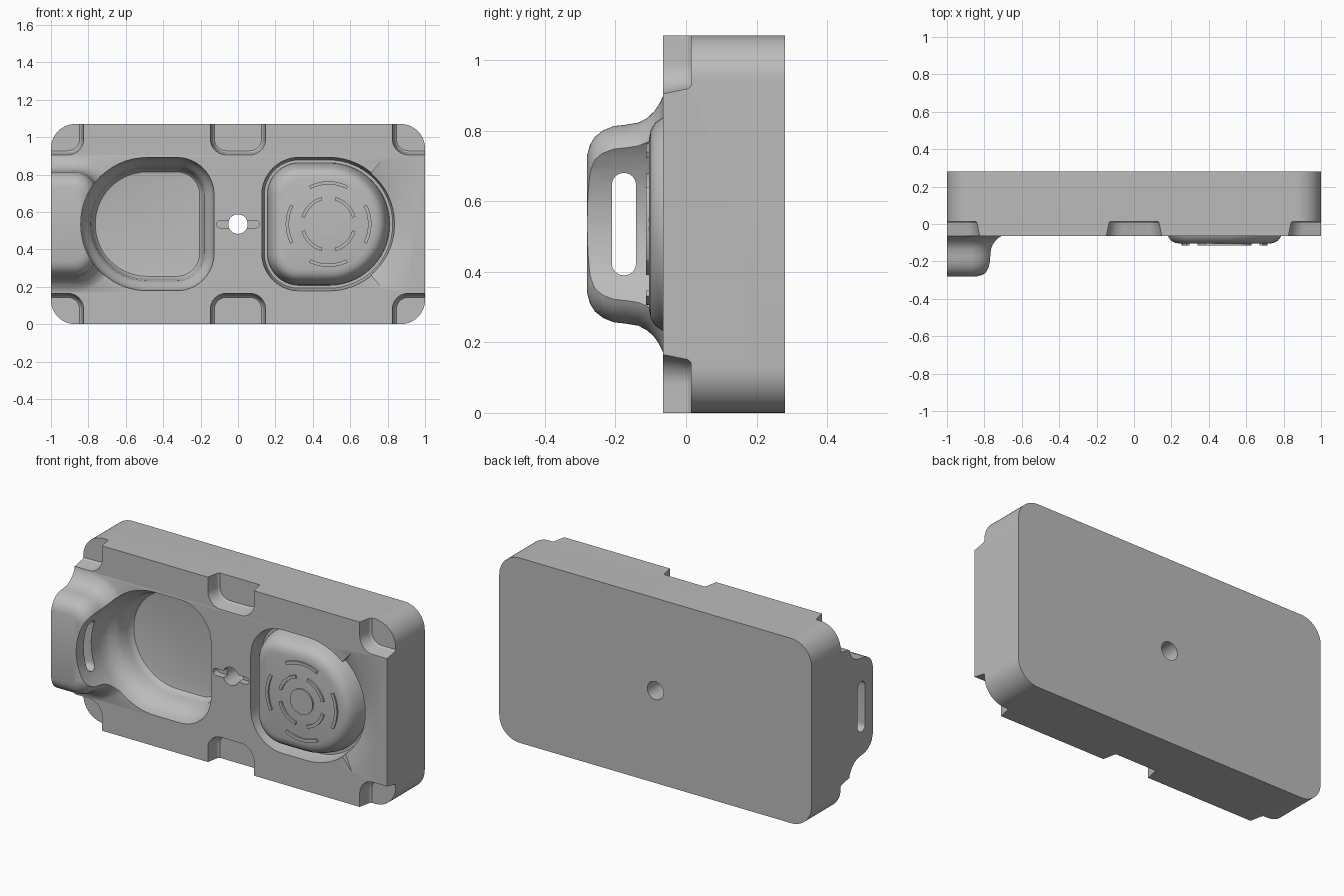
import bpy, bmesh, math
from mathutils import Vector

cube = bpy.data.objects.get("Cube")
if cube:
    bpy.data.objects.remove(cube, do_unlink=True)

grey = bpy.data.materials.new("plain_grey")
grey.use_nodes = True
COLOUR = (0.5, 0.5, 0.5, 1)
grey.diffuse_color = COLOUR
grey.node_tree.nodes["Principled BSDF"].inputs["Base Color"].default_value = COLOUR

MID = 0.535      # height of the centre line
FACE = -0.065    # front face
BACK = 0.28
CUP = 0.484      # distance of both cups from the middle


def outline(x0, x1, z0, z1, radii, steps=14):
    """Rounded rectangle; radii go right-top, left-top, left-bottom, right-bottom."""
    corners = [(x1, z1, -1, -1), (x0, z1, 1, -1), (x0, z0, 1, 1), (x1, z0, -1, 1)]
    pts = []
    for i, ((x, z, sx, sz), r) in enumerate(zip(corners, radii)):
        r = max(r, 0)
        for k in range(steps + 1 if r else 1):
            a = math.pi / 2 * (i + k / steps)
            pts.append((x + sx * r + r * math.cos(a), z + sz * r + r * math.sin(a)))
    return pts


def skin(name, rings, closed=False):
    """Solid through rings of 3D points, capped unless closed into a loop."""
    bm = bmesh.new()
    rows = [[bm.verts.new(p) for p in ring] for ring in rings]
    pairs = list(zip(rows, rows[1:])) + ([(rows[-1], rows[0])] if closed else [])
    for a, b in pairs:
        for i in range(len(a)):
            j = (i + 1) % len(a)
            bm.faces.new((a[i], a[j], b[j], b[i]))
    if not closed:
        bm.faces.new(rows[0])
        bm.faces.new(rows[-1])
    bmesh.ops.remove_doubles(bm, verts=bm.verts, dist=1e-5)
    bmesh.ops.recalc_face_normals(bm, faces=bm.faces)
    mesh = bpy.data.meshes.new(name)
    bm.to_mesh(mesh)
    bm.free()
    mesh.materials.append(grey)
    ob = bpy.data.objects.new(name, mesh)
    bpy.context.collection.objects.link(ob)
    return ob


def loft(name, levels):
    """levels: (y, flat outline) pairs."""
    return skin(name, [[(x, y, z) for x, z in pts] for y, pts in levels])


def cup(side, inset):
    """Outline with a round outer end and rounded inner corners."""
    h = 0.357 - inset
    big, small = h - 0.002, 0.2 - inset
    radii = (small, big, big, small) if side < 0 else (big, small, small, big)
    return outline(side * CUP - h, side * CUP + h, MID - h, MID + h, radii)


def arc_bar(name, cx, r0, r1, y_front, y_in, y_out, mid, half, steps=16):
    """Ring segment about a cup centre, its inner end sloped from y_in to y_out."""
    rings = []
    for k in range(steps + 1):
        a = mid - half + 2 * half * k / steps
        rings.append([(cx + r * math.cos(a), y, MID + r * math.sin(a))
                      for r, y in ((r0, y_front), (r1, y_front), (r1, y_out), (r0, y_in))])
    return skin(name, rings)


def disc(name, x, r, y0, y1):
    return loft(name, [(y, outline(x - r, x + r, MID - r, MID + r, [r * 0.999] * 4, 10))
                       for y in (y0, y1)])


def combine(target, tool, operation):
    tool.hide_render = True
    mod = target.modifiers.new("combine", "BOOLEAN")
    mod.operation, mod.object, mod.solver = operation, tool, "EXACT"
    bpy.context.view_layer.objects.active = target
    bpy.ops.object.modifier_apply(modifier=mod.name)
    bpy.data.objects.remove(tool, do_unlink=True)


# Block with rounded corners
block = loft("mould_block", [(y, outline(-1, 1, 0, 2 * MID, [0.13] * 4)) for y in (FACE, BACK)])

# Flared grip lug at the right-hand end
lug_levels = []
for y, grow in [(0, 0.085), (FACE, 0.082), (-0.075, 0.06), (-0.09, 0.038), (-0.11, 0.019),
                (-0.135, 0.006), (-0.17, 0), (-0.205, -0.004), (-0.235, -0.016),
                (-0.258, -0.034), (-0.272, -0.056), (BACK * -1, -0.085)]:
    r = 0.12 + grow
    lug_levels.append((y, outline(-1, -0.755 + grow, 0.253 - grow, 0.817 + grow, (r, 0, 0, r))))
combine(block, loft("lug", lug_levels), "UNION")

# Deep cup with a stepped wall, cutting through the lug
combine(block, loft("cup_cutter", [(y, cup(-1, d)) for y, d in [
    (-0.4, 0), (-0.07, 0), (-0.03, 0.006), (0, 0.02), (0.025, 0.04), (0.05, 0.054), (0.1, 0.062),
    (0.125, 0.068), (0.137, 0.078), (0.14, 0.092)]]), "DIFFERENCE")

# Grip slot through the lug wall
slot = [(y, z) for y, z in outline(-0.21, -0.142, 0.39, 0.68, [0.033] * 4, 8)]
combine(block, skin("grip_cutter", [[(x, y, z) for y, z in slot] for x in (-1.1, -0.6)]), "DIFFERENCE")

# Groove around the domed core, and the conical ramp beside it
combine(block, loft("groove_cutter", [(y, cup(1, d)) for y, d in [
    (-0.2, 0), (FACE, 0), (0, 0.008), (0.02, 0.014)]]), "DIFFERENCE")
combine(block, arc_bar("ramp_cutter", CUP, 0.29, 0.45, -0.2, -0.01, FACE, 0,
                       math.radians(50), 32), "DIFFERENCE")

# Domed core
combine(block, loft("core", [(y, cup(1, d)) for y, d in [
    (0.05, 0.026), (0, 0.032), (-0.045, 0.046), (-0.07, 0.057), (-0.088, 0.07),
    (-0.1, 0.09), (-0.105, 0.115)]]), "UNION")

# Stepped notches at the corners and in the middle of the long edges
for x0, x1 in ((-1.2, -0.825), (-0.148, 0.148), (0.825, 1.2)):
    for top in (True, False):
        levels = []
        for y, d in ((-0.1, 0), (FACE, 0), (0.005, 0.014), (0.014, 0.022)):
            r = 0.085 - d
            left, right = (r if x0 > -1 else 0), (r if x1 < 1 else 0)
            if top:
                pts = outline(x0 + d, x1 - d, 0.905 + d, 1.3, (0, 0, left, right))
            else:
                pts = outline(x0 + d, x1 - d, -0.23, 0.165 - d, (right, left, 0, 0))
            levels.append((y, pts))
        combine(block, loft("notch_cutter", levels), "DIFFERENCE")

# Centre hole and its shallow cross slot
combine(block, disc("hole_cutter", 0, 0.052, -0.3, 0.5), "DIFFERENCE")
combine(block, loft("key_cutter", [(y, outline(-0.115, 0.115, MID - 0.02, MID + 0.02, [0.0195] * 4, 8))
                                   for y in (-0.2, -0.025)]), "DIFFERENCE")

# Raised ring pattern on the core
parts = [block, disc("core_centre_disc", CUP, 0.073, -0.1, -0.113)]
for r, turn, half in ((0.14, 45, 30), (0.22, 0, 27)):
    for q in range(4):
        parts.append(arc_bar("core_arc_rib", CUP, r - 0.009, r + 0.009, -0.114, -0.1, -0.1,
                             math.radians(turn + 90 * q), math.radians(half)))

# Smooth curved walls, keeping edges crisp
bpy.ops.object.select_all(action="DESELECT")
for ob in parts:
    ob.select_set(True)
bpy.context.view_layer.objects.active = block
bpy.ops.object.shade_smooth_by_angle(angle=math.radians(30))
